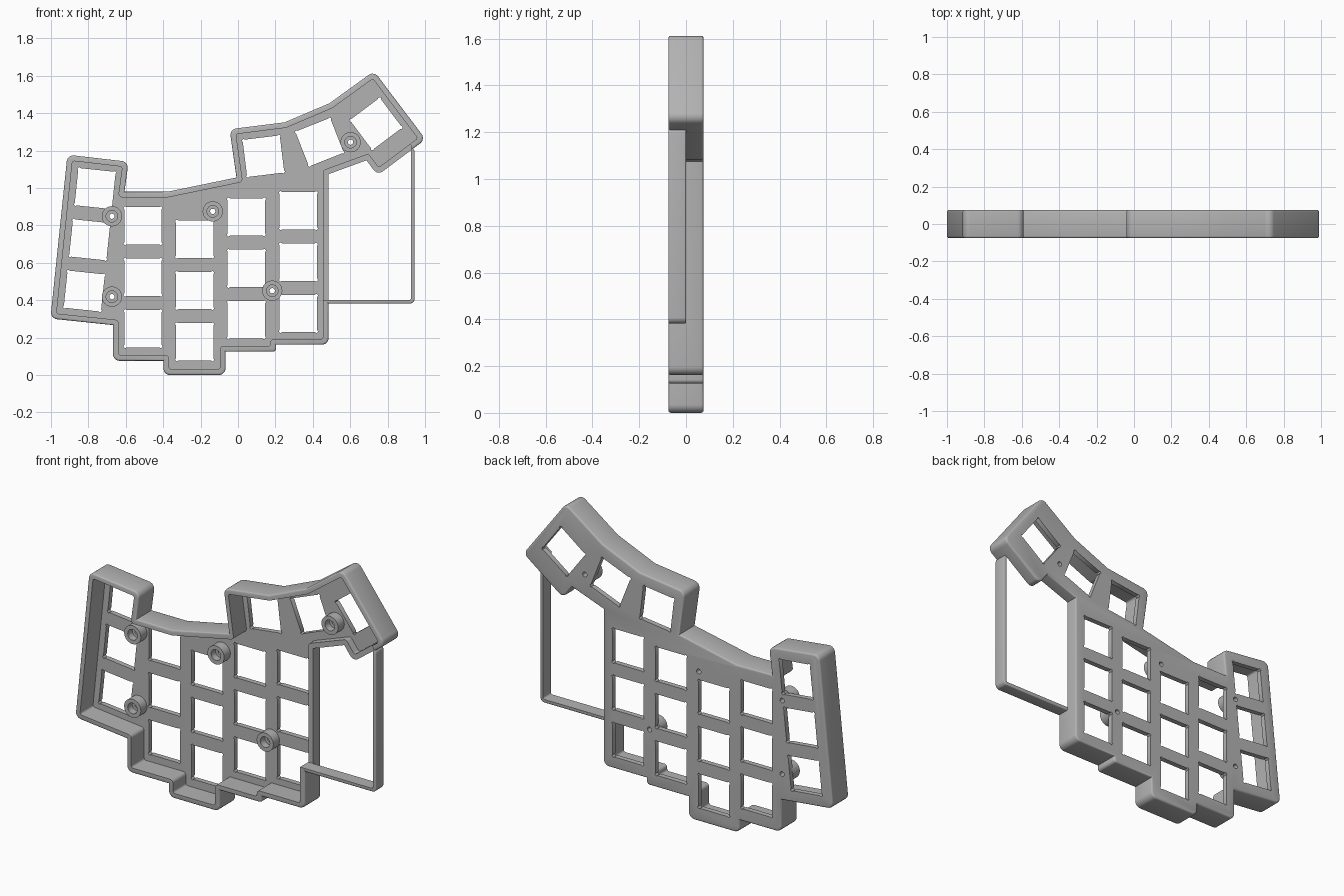
import bpy, bmesh, math
from mathutils import Vector

cube = bpy.data.objects.get("Cube")
if cube:
    bpy.data.objects.remove(cube, do_unlink=True)

FRONT, BACK = -0.075, 0.075
PLATE = 0.045      # inner face of the key plate
WALL = 0.03

grey = bpy.data.materials.new("plastic grey")
grey.use_nodes = True
grey.diffuse_color = (0.45, 0.45, 0.45, 1)
grey.node_tree.nodes["Principled BSDF"].inputs["Base Color"].default_value = (0.45, 0.45, 0.45, 1)


def ccw(points):
    pts = [Vector(p) for p in points]
    area = sum(a.x * b.y - b.x * a.y for a, b in zip(pts, pts[1:] + pts[:1]))
    return pts if area > 0 else pts[::-1]


def inset(points, d):
    """Mitred inward offset of a polygon."""
    pts, out = ccw(points), []
    for i, p in enumerate(pts):
        a = (p - pts[i - 1]).normalized()
        b = (pts[(i + 1) % len(pts)] - p).normalized()
        na, nb = Vector((-a.y, a.x)), Vector((-b.y, b.x))
        out.append(p + (na + nb) * d / (1 + na.dot(nb)))
    return out


def rounded(points, convex, concave=0.0, steps=5):
    """Fillet polygon corners, with separate radii for outer and inner corners."""
    pts, out = ccw(points), []
    for i, p in enumerate(pts):
        a, b = pts[i - 1] - p, pts[(i + 1) % len(pts)] - p
        la, lb = a.length, b.length
        a, b = a / la, b / lb
        turn = b.x * a.y - b.y * a.x
        r = convex if turn > 0 else concave
        half = a.angle(b) / 2
        if r <= 0 or half > 1.45:
            out.append(p)
            continue
        r = min(r, 0.45 * min(la, lb) * math.tan(half))
        centre = p + (a + b).normalized() * r / math.sin(half)
        start = p + a * r / math.tan(half) - centre
        end = p + b * r / math.tan(half) - centre
        for k in range(steps + 1):
            t = k / steps
            out.append(centre + (start * (1 - t) + end * t).normalized() * r)
    return out


def prisms(name, outlines, y0, y1, bevel=0.0):
    """One object holding an extruded prism for each x-z outline."""
    bm = bmesh.new()
    for outline in outlines:
        face = bm.faces.new([bm.verts.new((p.x, y0, p.y)) for p in outline])
        ext = bmesh.ops.extrude_face_region(bm, geom=[face], use_keep_orig=True)
        for v in ext["geom"]:
            if isinstance(v, bmesh.types.BMVert):
                v.co.y = y1
    bmesh.ops.recalc_face_normals(bm, faces=bm.faces)
    if bevel:
        caps = [e for e in bm.edges if abs(e.verts[0].co.y - e.verts[1].co.y) < 1e-6]
        bmesh.ops.bevel(bm, geom=caps, offset=bevel, segments=3, profile=0.5, affect='EDGES')
    mesh = bpy.data.meshes.new(name)
    bm.to_mesh(mesh)
    bm.free()
    obj = bpy.data.objects.new(name, mesh)
    mesh.materials.append(grey)
    bpy.context.collection.objects.link(obj)
    return obj


def combine(target, tool, operation):
    mod = target.modifiers.new(operation, 'BOOLEAN')
    mod.operation, mod.object, mod.solver = operation, tool, 'EXACT'
    bpy.context.view_layer.objects.active = target
    bpy.ops.object.modifier_apply(modifier=mod.name)
    bpy.data.objects.remove(tool, do_unlink=True)


def circle(x, z, r, n=32):
    return [Vector((x + r * math.cos(k * math.tau / n), z + r * math.sin(k * math.tau / n))) for k in range(n)]


def key_hole(x, z, degrees=0):
    """Square switch opening with small relief notches in its corners."""
    h, n, e = 0.1, 0.012, 0.005
    pts = []
    for q in range(4):
        turn = math.radians(degrees + 90 * q)
        for u, v in ((h, h - n), (h + e, h - n / 3), (h - n / 3, h + e), (h - n, h)):
            pts.append(Vector((x + u * math.cos(turn) - v * math.sin(turn),
                               z + u * math.sin(turn) + v * math.cos(turn))))
    return pts


# Shell: stepped outline, open to the front
outline = [(-0.912, 1.178), (-0.585, 1.14), (-0.607, 0.98), (-0.377, 0.98), (-0.008, 1.056),
           (-0.045, 1.314), (0.249, 1.351), (0.489, 1.453), (0.727, 1.625), (1.003, 1.26),
           (0.746, 1.068), (0.687, 1.148), (0.484, 1.074), (0.484, 0.162), (0.204, 0.162),
           (0.204, 0.125), (-0.067, 0.125), (-0.067, 0.0), (-0.398, 0.0), (-0.398, 0.076),
           (-0.668, 0.076), (-0.668, 0.267), (-1.003, 0.302)]
case = prisms("keyboard_case", [rounded(outline, 0.035)], FRONT, BACK, 0.01)

# Side bay frame, half the depth of the shell
bay = [(0.465, 0.382), (0.944, 0.382), (0.944, 1.225), (0.465, 1.1)]
combine(case, prisms("bay_frame", [rounded(bay, 0.025)], FRONT, 0, 0.006), 'UNION')

# Hollow out the shell and the bay
combine(case, prisms("cavity", [rounded(inset(outline, WALL), 0.012, 0.02)], -0.2, PLATE), 'DIFFERENCE')
bay_room = [(0.43, 0.402), (0.926, 0.402), (0.926, 1.235), (0.62, 1.22), (0.43, 1.12)]
combine(case, prisms("bay_cavity", [rounded(bay_room, 0.01)], -0.2, 0.001), 'DIFFERENCE')

# Switch openings: four straight columns, a tilted outer column and a thumb arc
holes = [key_hole(x, top - 0.275 * row)
         for x, top in ((-0.508, 0.798), (-0.232, 0.727), (0.045, 0.845), (0.323, 0.879))
         for row in range(3)]
holes += [key_hole(-0.764 - 0.029 * row, 0.997 - 0.274 * row, -6) for row in range(3)]
holes += [key_hole(0.136, 1.17, 7), key_hole(0.436, 1.245, 21.5), key_hole(0.738, 1.343, 37)]
combine(case, prisms("openings", holes, 0, 0.2), 'DIFFERENCE')

# Screw bosses with counterbores and through holes
spots = [(-0.674, 0.849), (-0.135, 0.875), (0.183, 0.451), (-0.674, 0.419), (0.602, 1.245)]
for name, radius, y0, y1, operation in (("bosses", 0.054, -0.012, 0.052, 'UNION'),
                                        ("counterbores", 0.031, -0.2, 0.03, 'DIFFERENCE'),
                                        ("screw_holes", 0.014, -0.2, 0.2, 'DIFFERENCE')):
    combine(case, prisms(name, [circle(x, z, radius) for x, z in spots], y0, y1), operation)

bpy.ops.object.select_all(action='DESELECT')
case.select_set(True)
bpy.context.view_layer.objects.active = case
bpy.ops.object.shade_smooth_by_angle(angle=math.radians(35))
